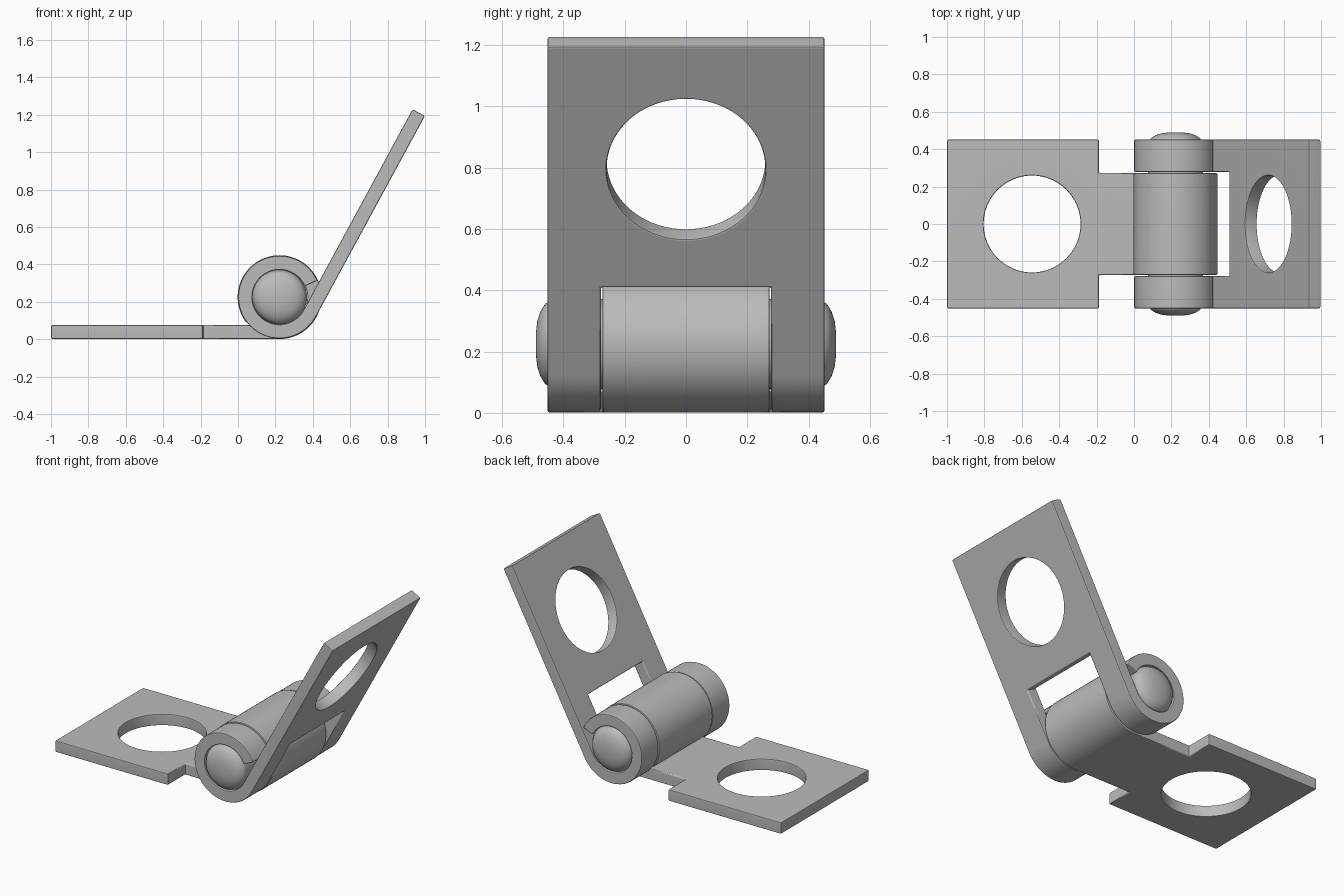
import bpy, bmesh, math
from mathutils import Matrix

if "Cube" in bpy.data.objects:
    bpy.data.objects.remove(bpy.data.objects["Cube"])

R, T = 0.224, 0.075          # barrel radius, sheet thickness
LENGTH, HALF = 1.222, 0.452  # leaf length from barrel axis, half width
CENTRE = (0.222, 0, 0.225)
HOLE_X, HOLE_R = 0.767, 0.259

steel = bpy.data.materials.new("grey steel")
steel.diffuse_color = (0.5, 0.5, 0.5, 1)
steel.use_nodes = True
steel.node_tree.nodes["Principled BSDF"].inputs["Base Color"].default_value = steel.diffuse_color


def make(name, bm):
    bmesh.ops.recalc_face_normals(bm, faces=bm.faces)
    me = bpy.data.meshes.new(name)
    bm.to_mesh(me)
    bm.free()
    me.materials.append(steel)
    ob = bpy.data.objects.new(name, me)
    bpy.context.collection.objects.link(ob)
    return ob


def box(name, x0, x1, y0, y1):
    bm = bmesh.new()
    mat = Matrix.Translation(((x0 + x1) / 2, (y0 + y1) / 2, 0)) @ Matrix.Diagonal((x1 - x0, y1 - y0, 2, 1))
    bmesh.ops.create_cube(bm, size=1, matrix=mat)
    return make(name, bm)


def cylinder(name, x, r):
    bm = bmesh.new()
    bmesh.ops.create_cone(bm, cap_ends=True, segments=72, radius1=r, radius2=r, depth=2,
                          matrix=Matrix.Translation((x, 0, 0)))
    return make(name, bm)


def smooth(ob):
    bpy.ops.object.select_all(action='DESELECT')
    ob.select_set(True)
    bpy.context.view_layer.objects.active = ob
    bpy.ops.object.convert(target='MESH')
    bpy.ops.object.shade_smooth_by_angle(angle=math.radians(38))
    ob.modifiers.new("even_shading", 'WEIGHTED_NORMAL').keep_sharp = True


def leaf(name, side, cutters, radius):
    """Flat strip that curls round the barrel axis; side is the leaf's x direction."""
    n = 60
    angles = [math.radians(270 + 308 * i / n) for i in range(n + 1)]
    ring = [(radius * math.cos(a), radius * math.sin(a)) for a in angles]
    inner = [((radius - T) * math.cos(a), (radius - T) * math.sin(a)) for a in reversed(angles)]
    profile = [(-LENGTH, -radius)] + ring + inner + [(-LENGTH, -radius + T)]
    bm = bmesh.new()
    face = bm.faces.new([bm.verts.new((-side * x, -HALF, z)) for x, z in profile])
    out = bmesh.ops.extrude_face_region(bm, geom=[face])
    verts = [v for v in out["geom"] if isinstance(v, bmesh.types.BMVert)]
    bmesh.ops.translate(bm, verts=verts, vec=(0, 2 * HALF, 0))
    ob = make(name, bm)
    for c in cutters:
        c.hide_render = True
        mod = ob.modifiers.new("cut", 'BOOLEAN')
        mod.operation, mod.solver, mod.object = 'DIFFERENCE', 'EXACT', c
    bev = ob.modifiers.new("soft_edges", 'BEVEL')
    bev.width, bev.segments = 0.008, 2
    bev.limit_method, bev.angle_limit = 'ANGLE', math.radians(40)
    bev.use_clamp_overlap = False
    smooth(ob)
    for c in cutters:
        bpy.data.objects.remove(c)
    ob.location = CENTRE
    return ob


# flat leaf with a narrow neck and the middle knuckle
leaf("flat_leaf", -1, [cylinder("hole_cutter", -HOLE_X, HOLE_R),
                       box("notch_cutter_a", -0.41, 1, 0.273, 1),
                       box("notch_cutter_b", -0.41, 1, -1, -0.273)], R)

# raised leaf with a window and the two outer knuckles
raised = leaf("raised_leaf", 1, [cylinder("hole_cutter", HOLE_X, HOLE_R),
                                 box("window_cutter", -1, 0.327, -0.278, 0.278)], R - 0.003)
raised.rotation_euler.y = -math.radians(61.5)

# hinge pin with domed ends
half = [(0.0, 0.49), (0.04, 0.489), (0.075, 0.485), (0.105, 0.475), (0.13, 0.46), (0.147, 0.435)]
outline = half + [(r, -y) for r, y in reversed(half)]
bm = bmesh.new()
vs = [bm.verts.new((r, y, 0)) for r, y in outline]
edges = [bm.edges.new(p) for p in zip(vs, vs[1:])]
bmesh.ops.spin(bm, geom=vs + edges, axis=(0, 1, 0), cent=(0, 0, 0), angle=2 * math.pi, steps=48)
bmesh.ops.remove_doubles(bm, verts=bm.verts, dist=0.0005)
pin = make("hinge_pin", bm)
smooth(pin)
pin.location = CENTRE
